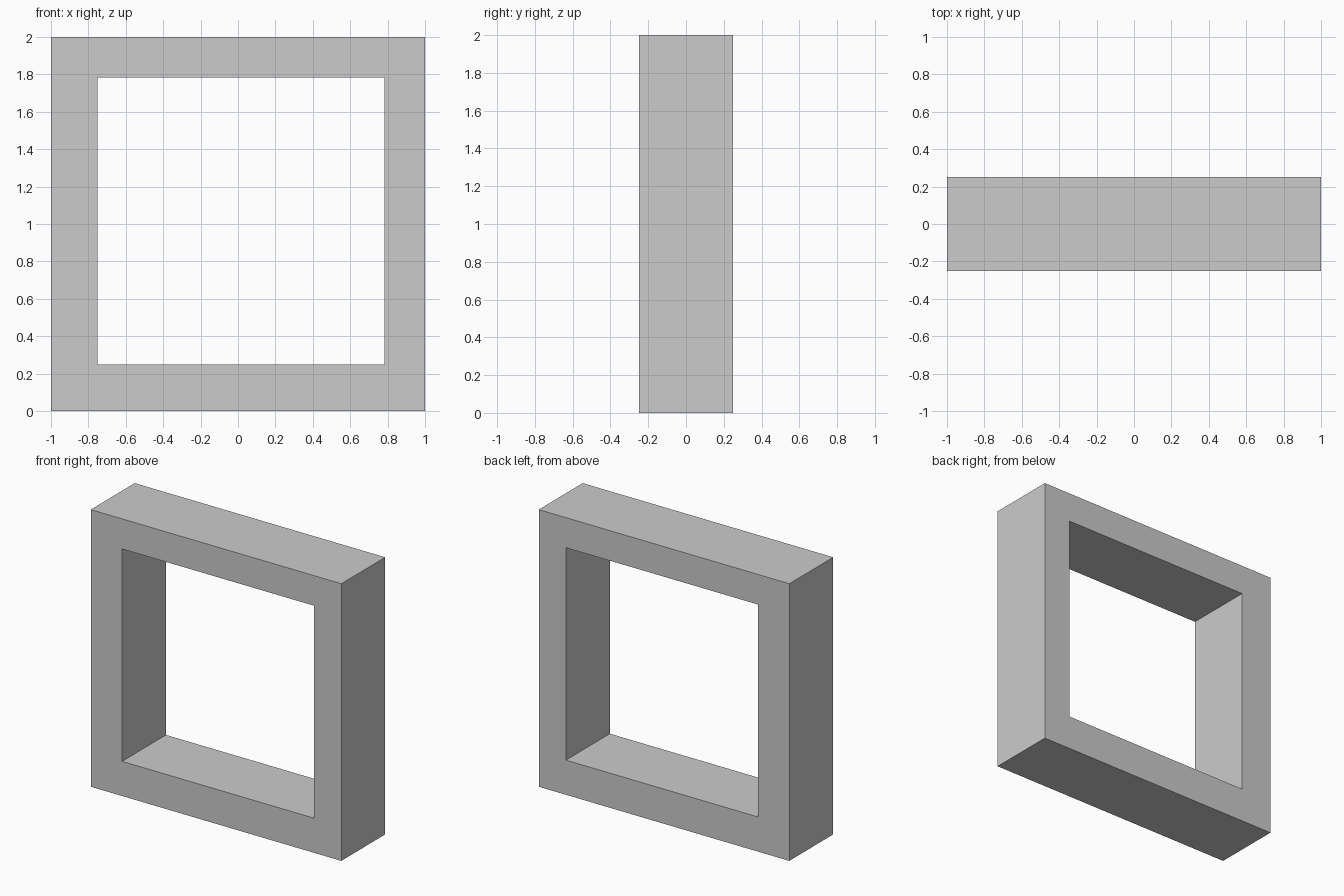
import bpy
import bmesh

if "Cube" in bpy.data.objects:
    bpy.data.objects.remove(bpy.data.objects["Cube"])

DEPTH = 0.5


def rectangle(x0, x1, z0, z1):
    return [(x0, z0), (x1, z0), (x1, z1), (x0, z1)]


# Square frame with a slightly off-centre opening
outer = rectangle(-1.0, 1.0, 0.0, 2.0)
inner = rectangle(-0.75, 0.783, 0.25, 1.783)

bm = bmesh.new()


def add_loop(points, y):
    return [bm.verts.new((x, y, z)) for x, z in points]


front_out, front_in = add_loop(outer, -DEPTH / 2), add_loop(inner, -DEPTH / 2)
back_out, back_in = add_loop(outer, DEPTH / 2), add_loop(inner, DEPTH / 2)

# Front, back, outer walls and opening walls all bridge two loops
for a, b in ((front_out, front_in), (front_in, back_in),
             (back_in, back_out), (back_out, front_out)):
    for i in range(4):
        j = (i + 1) % 4
        bm.faces.new((a[i], a[j], b[j], b[i]))

bmesh.ops.recalc_face_normals(bm, faces=bm.faces)
mesh = bpy.data.meshes.new("square_frame")
bm.to_mesh(mesh)
bm.free()
bpy.context.collection.objects.link(bpy.data.objects.new("square_frame", mesh))
